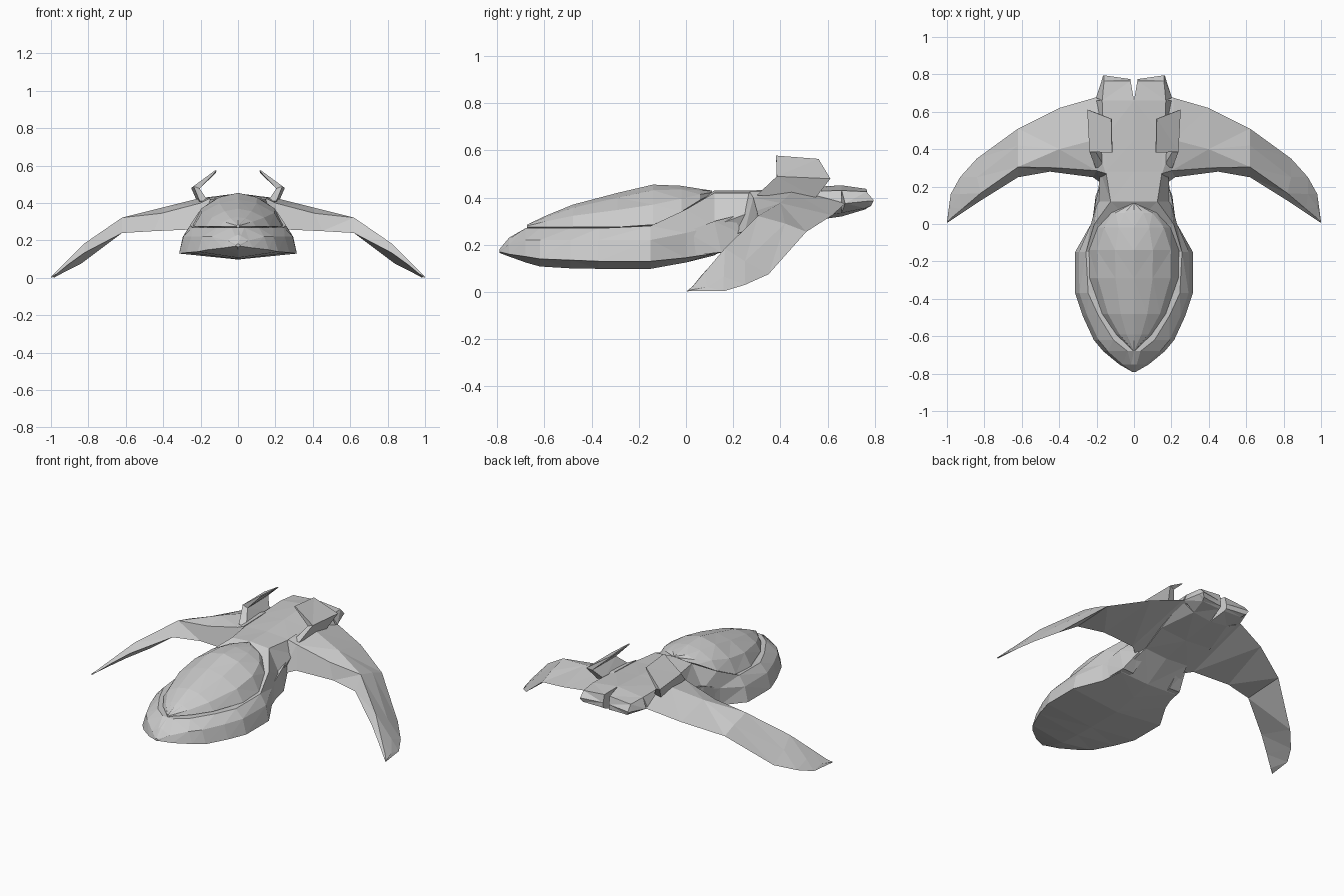
import bpy, bmesh


def loft(name, rings, mirror=False):
    """Skin a list of equal closed point rings, capped at both ends."""
    bm = bmesh.new()
    loops = [[bm.verts.new(p) for p in ring] for ring in rings]
    n = len(loops[0])
    for a, b in zip(loops, loops[1:]):
        for i in range(n):
            j = (i + 1) % n
            bm.faces.new((a[i], a[j], b[j], b[i]))
    bm.faces.new(loops[0])
    bm.faces.new(loops[-1])
    bmesh.ops.remove_doubles(bm, verts=bm.verts, dist=0.0005)
    bmesh.ops.triangulate(bm, faces=bm.faces)
    bmesh.ops.recalc_face_normals(bm, faces=bm.faces)
    mesh = bpy.data.meshes.new(name)
    bm.to_mesh(mesh)
    bm.free()
    obj = bpy.data.objects.new(name, mesh)
    bpy.context.collection.objects.link(obj)
    if mirror:
        mod = obj.modifiers.new("mirror", 'MIRROR')
        mod.use_axis = (True, False, False)
        mod.use_mirror_merge = False
    return obj


def symmetric(y, half):
    """Half section from bottom centre to top centre, closed across x = 0."""
    pts = half + [(-x, z) for x, z in reversed(half[1:-1])]
    return [(x, y, z) for x, z in pts]


# Hull: y, bottom z, lower rim x/z, flank x/z, upper rim x/z, deck z
hull = [
    (-0.79, .165, .010, .17, .010, .175, .006, .18, .182),
    (-0.75, .150, .080, .16, .060, .200, .015, .225, .23),
    (-0.68, .125, .165, .15, .140, .220, .035, .27, .27),
    (-0.62, .108, .215, .14, .190, .220, .110, .27, .27),
    (-0.49, .100, .275, .135, .250, .220, .190, .27, .27),
    (-0.37, .098, .315, .13, .292, .220, .245, .27, .27),
    (-0.15, .098, .315, .13, .295, .220, .257, .28, .28),
    (0.00, .125, .230, .145, .230, .250, .212, .35, .35),
    (0.12, .155, .195, .163, .198, .280, .125, .42, .43),
    (0.28, .250, .150, .26, .180, .340, .150, .42, .43),
    (0.45, .290, .180, .305, .210, .370, .165, .425, .44),
    (0.66, .320, .120, .335, .203, .375, .170, .43, .452),
]
loft("hull", [symmetric(y, [(0, zb), (wl, zl), (wm, zm), (wu, zu), (0, zt)])
              for y, zb, wl, zl, wm, zm, wu, zu, zt in hull])

# Domed canopy: y, half width, rim z, crown z
canopy = [
    (-0.675, .008, .275, .285), (-0.59, .095, .275, .325),
    (-0.48, .170, .275, .37), (-0.29, .237, .275, .42),
    (-0.14, .240, .285, .455), (-0.02, .195, .34, .45),
    (0.06, .120, .39, .437), (0.11, .010, .415, .43),
]
loft("canopy", [symmetric(y, [(0, zr - .02), (w, zr), (.82 * w, zr + .5 * (zt - zr)),
                              (.42 * w, zr + .86 * (zt - zr)), (0, zt)])
                for y, w, zr, zt in canopy])

# Drooping swept wings: rear edge, upper ridge, front top edge, front lower edge
wing = [
    [(.15, .68, .37), (.15, .48, .43), (.15, .27, .425), (.15, .20, .24)],
    [(.21, .675, .375), (.21, .45, .425), (.20, .285, .40), (.22, .25, .26)],
    [(.40, .62, .325), (.40, .40, .377), (.41, .30, .345), (.45, .28, .25)],
    [(.62, .51, .255), (.62, .42, .29), (.62, .305, .322), (.62, .25, .24)],
    [(.84, .35, .075), (.84, .25, .13), (.82, .165, .185), (.82, .125, .135)],
    [(.93, .25, .030), (.93, .16, .065), (.92, .080, .085), (.91, .065, .07)],
    [(.98, .16, .003), (.98, .09, .020), (.98, .030, .025), (.97, .025, .02)],
    [(1.0, .012, .004), (1.0, .010, .007), (1.0, .007, .007), (.997, .007, .0)],
]
loft("wing", wing, mirror=True)

# Twin tail lobes with a narrow notch between them
loft("tail_lobe", [
    [(0, .66, .452), (.17, .66, .43), (.203, .675, .375), (.12, .66, .335), (0, .66, .32)],
    [(.018, .765, .437), (.16, .765, .425), (.172, .77, .385), (.14, .76, .355), (.018, .76, .35)],
    [(.02, .775, .39), (.162, .795, .39), (.165, .795, .385), (.15, .785, .365), (.02, .775, .36)],
], mirror=True)

# Bent dorsal fins: root, elbow, inward tip
loft("dorsal_fin", [
    [(.160, .31, .41), (.205, .30, .41), (.215, .55, .40), (.170, .55, .41)],
    [(.205, .385, .478), (.238, .385, .490), (.250, .612, .480), (.215, .60, .472)],
    [(.115, .382, .572), (.118, .382, .578), (.122, .562, .564), (.119, .562, .560)],
], mirror=True)

# Cheek plates on the neck
loft("neck_plate", [
    [(.17, .00, .255), (.225, .00, .255), (.225, -.02, .15), (.17, -.02, .15)],
    [(.15, .12, .30), (.205, .12, .30), (.205, .15, .168), (.13, .15, .165)],
    [(.13, .20, .32), (.185, .20, .32), (.17, .24, .245), (.12, .24, .24)],
], mirror=True)
